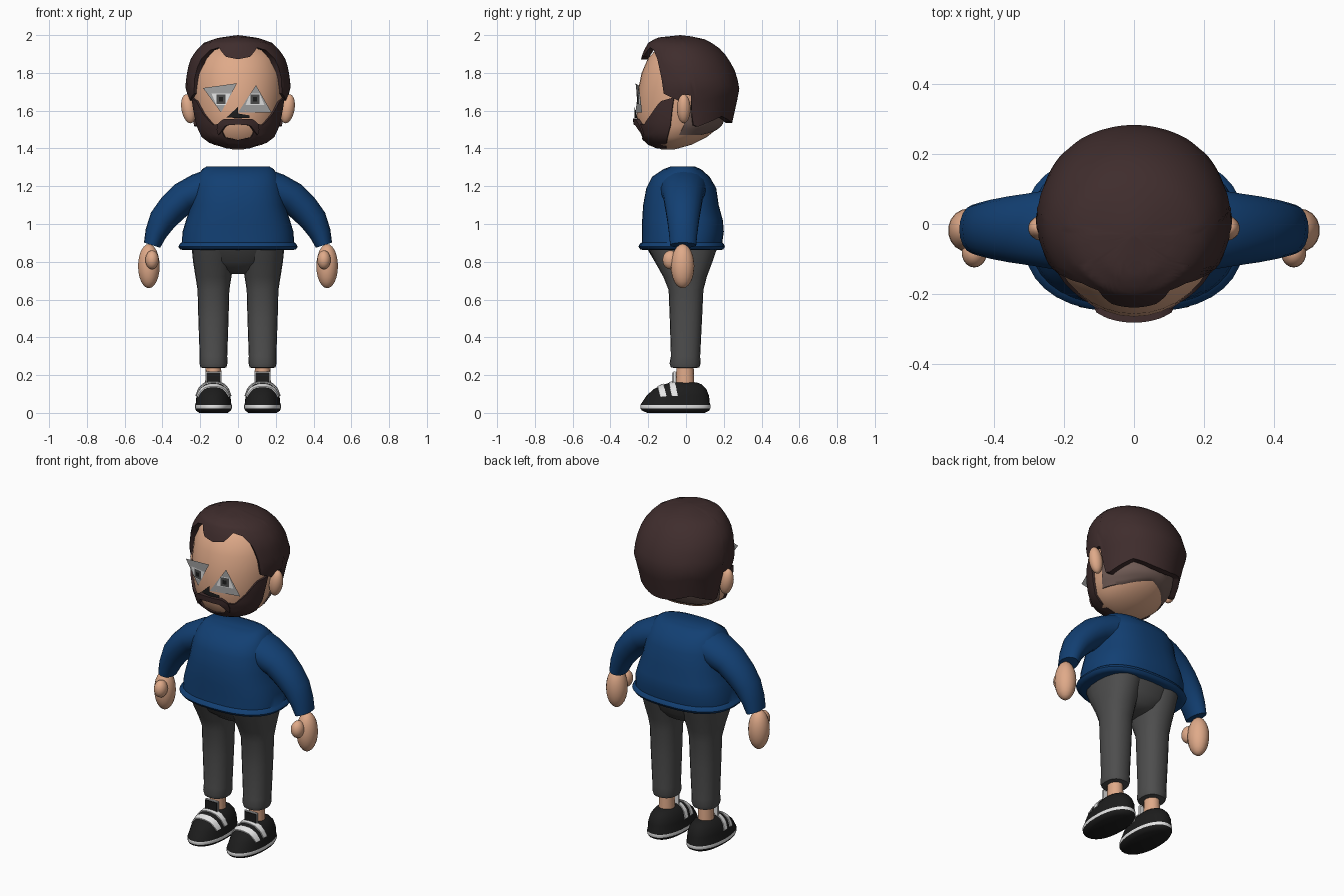
import bpy, bmesh
from math import sin, cos, radians, pi, copysign
from mathutils import Vector, Matrix
from mathutils.bvhtree import BVHTree

cube = bpy.data.objects.get("Cube")
if cube:
    bpy.data.objects.remove(cube, do_unlink=True)


def material(name, r, g, b):
    m = bpy.data.materials.new(name)
    m.use_nodes = True
    m.diffuse_color = (r, g, b, 1)
    m.node_tree.nodes["Principled BSDF"].inputs["Base Color"].default_value = (r, g, b, 1)
    return m


skin = material("skin", .74, .40, .25)
brown = material("dark_brown_hair", .05, .026, .026)
fade = material("shaved_hair", .17, .11, .095)
blue = material("blue_sweater", .006, .05, .17)
grey = material("grey_trousers", .075, .075, .075)
black = material("black", .012, .012, .012)
white = material("white", .78, .78, .78)
lid_grey = material("eyelid_grey", .36, .36, .36)


def finish(name, bm, mats, angle=50, rule=None, orient=True):
    """Turn a bmesh into a shaded object; rule picks a material from a face centre."""
    bmesh.ops.remove_doubles(bm, verts=bm.verts, dist=.0005)
    if orient:
        bmesh.ops.recalc_face_normals(bm, faces=bm.faces)
    for f in bm.faces:
        f.smooth = True
        if rule:
            f.material_index = rule(f.calc_center_median())
    me = bpy.data.meshes.new(name)
    bm.to_mesh(me)
    bm.free()
    for m in mats:
        me.materials.append(m)
    me.set_sharp_from_angle(angle=radians(angle))
    ob = bpy.data.objects.new(name, me)
    bpy.context.scene.collection.objects.link(ob)
    return ob


def skin_rows(name, rows, mats, closed=True, caps=True, **kw):
    """Join rows of points with quads, optionally closed around and capped."""
    bm = bmesh.new()
    vs = [[bm.verts.new(p) for p in row] for row in rows]
    n = len(vs[0])
    for a, b in zip(vs, vs[1:]):
        for i in range(n if closed else n - 1):
            j = (i + 1) % n
            bm.faces.new((a[i], a[j], b[j], b[i]))
    if closed and caps:
        bm.faces.new(vs[0])
        bm.faces.new(vs[-1])
    return finish(name, bm, mats, **kw)


def lookup(table, v):
    """Linear interpolation in a table whose first column ascends."""
    if v <= table[0][0]:
        return table[0][1:]
    for a, b in zip(table, table[1:]):
        if v <= b[0]:
            k = (v - a[0]) / (b[0] - a[0])
            return [p + (q - p) * k for p, q in zip(a[1:], b[1:])]
    return table[-1][1:]


def around(t, z, rx, front, back, power=2, cx=0):
    """Point on a horizontal oval; t = 0 faces the front."""
    s, c = sin(t), cos(t)
    e = 2 / power
    return (cx + rx * copysign(abs(s) ** e, s),
            (front + back) / 2 - (back - front) / 2 * copysign(abs(c) ** e, c), z)


def loft(name, table, mats, cx=0, power=2, seg=28, **kw):
    rows = [[around(2 * pi * i / seg, z, rx, f, b, power, cx) for i in range(seg)]
            for z, rx, f, b in table]
    return skin_rows(name, rows, mats, **kw)


def shell(name, mat, table, span, top, bottom, off, step=3, rows=9, pad_top=True, bend=1):
    """Patch lying on an oval body, between a top line and a bottom line (degrees, z)."""
    start, end = span
    degs = [start] + list(range(start, end + 1, step)) + [end]
    out = []
    for r in range(-1 if pad_top else 0, rows + 2):
        k = (min(max(r, 0), rows) / rows) ** bend
        line = []
        for i, d in enumerate(degs):
            a = min(d % 360, 360 - d % 360)
            hi, lo = lookup(top, a)[0], lookup(bottom, a)[0]
            z = hi + (lo - hi) * k
            edge = r < 0 or r > rows or (end - start < 360 and i in (0, len(degs) - 1))
            o = -.035 if edge else off
            rx, f, b = lookup(table, z)
            line.append(around(radians(d), z, rx + o, f - o, b + o))
        out.append(line)
    return skin_rows(name, out, [mat], closed=False)


def blob(name, mat, centre, radii, tilt=0):
    bm = bmesh.new()
    bmesh.ops.create_uvsphere(bm, u_segments=18, v_segments=12, radius=1)
    bm.transform(Matrix.Translation(centre) @ Matrix.Rotation(radians(tilt), 4, "Y")
                 @ Matrix.Diagonal((*radii, 1)))
    return finish(name, bm, [mat])


def face_plate(name, mat, pts, lift):
    """Thin flat plate in front of the face, swept back to the sides."""
    bm = bmesh.new()
    f = bm.faces.new([bm.verts.new((x, -.268 + .2 * abs(x) - lift, z)) for x, z in pts])
    f.normal_update()
    if f.normal.y > 0:
        f.normal_flip()
    return finish(name, bm, [mat], orient=False)


# Head: height, half width, front, back
head = [(1.395, .03, -.13, -.06), (1.42, .13, -.19, .03), (1.46, .185, -.232, .11),
        (1.52, .213, -.255, .185), (1.6, .23, -.264, .22), (1.7, .245, -.256, .245),
        (1.8, .24, -.235, .24), (1.88, .21, -.2, .2), (1.94, .15, -.14, .13),
        (1.97, .03, -.05, .0)]
loft("head", head, [skin], seg=36)

# Hair cap with a peaked hairline
cap = [(1.53, .236, -.24, .243), (1.65, .258, -.25, .27), (1.73, .28, -.25, .285),
       (1.83, .265, -.245, .252), (1.88, .248, -.237, .22), (1.92, .22, -.222, .19),
       (1.96, .18, -.2, .135), (1.987, .1, -.15, .08), (2.0, 0, -.03, -.03)]
hairline = [(0, 1.872), (15, 1.885), (29, 1.935), (42, 1.92), (52, 1.87), (57, 1.77),
            (60, 1.69), (78, 1.655), (84, 1.685), (94, 1.68), (97, 1.525), (105, 1.515),
            (138, 1.57), (165, 1.54), (180, 1.535)]
shell("hair", brown, cap, (0, 360), [(0, 2.0)], hairline, 0, rows=12, pad_top=False, bend=1.7)
shell("shaved_nape", fade, head, (96, 264), [(0, 1.62)],
      [(96, 1.47), (135, 1.47), (180, 1.5)], .005, step=6)

# Beard, moustache and ears
shell("beard", brown, head, (-78, 78),
      [(0, 1.445), (22, 1.46), (27, 1.53), (36, 1.525), (50, 1.58), (62, 1.65), (78, 1.67)],
      [(0, 1.4)], .012)
shell("moustache", brown, head, (-30, 30), [(0, 1.558), (19, 1.555), (27, 1.53), (30, 1.5)],
      [(0, 1.527), (16, 1.522), (24, 1.49), (30, 1.47)], .022)
for side, s in (("left", 1), ("right", -1)):
    blob(side + "_ear", skin, (s * .262, -.012, 1.61), (.038, .036, .078), s * 10)

# Eyes: one upright and one inverted lid triangle
lids = {"left": [(.095, 1.735), (.178, 1.59), (.0, 1.59)],
        "right": [(-.185, 1.72), (-.005, 1.745), (-.09, 1.59)]}
for side, s in (("left", 1), ("right", -1)):
    face_plate(side + "_eyelid", lid_grey, lids[side], 0)
    cx, cz = s * .09, 1.66
    for part, mat, up, down, h, lift in (("white", white, .025, .05, .03, .002),
                                         ("iris", grey, .024, .024, .026, .004),
                                         ("pupil", black, .011, .011, .012, .006)):
        face_plate(f"{side}_eye_{part}", mat,
                   [(cx - up, cz + s * h), (cx + up, cz + s * h),
                    (cx + down, cz - s * h), (cx - down, cz - s * h)], lift)
face_plate("nose_shadow", black, [(-.06, 1.565), (.0, 1.62), (.0, 1.56)], .004)
face_plate("nose_base", black, [(.0, 1.585), (.06, 1.575), (.06, 1.56), (.0, 1.56)], .004)

# Sweater body with a rolled hem
loft("sweater", [(.862, .285, -.22, .18), (.865, .306, -.242, .197), (.88, .316, -.252, .206),
                 (.895, .308, -.244, .2), (.902, .298, -.234, .192), (.96, .293, -.232, .2),
                 (1.02, .275, -.232, .195), (1.1, .25, -.227, .173), (1.19, .235, -.21, .16),
                 (1.25, .215, -.18, .125), (1.29, .19, -.12, .08), (1.305, .165, -.08, .045)],
     [blue], power=2.5, seg=36)

# Arms: x, z, half thickness, half depth
arm = [(.13, 1.2, .095, .125), (.21, 1.175, .092, .118), (.285, 1.14, .085, .105),
       (.35, 1.08, .08, .095), (.4, 1.02, .073, .085), (.435, .95, .058, .076),
       (.455, .888, .045, .07)]
for side, s in (("left", 1), ("right", -1)):
    rows = []
    for i, (x, z, w, d) in enumerate(arm):
        a, b = arm[max(i - 1, 0)], arm[min(i + 1, len(arm) - 1)]
        n = Vector((a[1] - b[1], b[0] - a[0])).normalized()
        rows.append([(s * (x + n.x * w * cos(q)), -.015 + d * sin(q), z + n.y * w * cos(q))
                     for q in (2 * pi * k / 18 for k in range(18))])
    skin_rows(side + "_sleeve", rows, [blue])
    blob(side + "_hand", skin, (s * .472, -.018, .777), (.058, .062, .117))
    blob(side + "_thumb", skin, (s * .455, -.082, .81), (.036, .042, .05))

# Trousers
loft("trouser_seat", [(.735, .04, -.07, .06), (.755, .11, -.11, .1), (.8, .2, -.165, .135),
                      (.88, .236, -.212, .17)], [grey], power=2.3)
leg = [(.238, .055, -.06, .05), (.24, .068, -.08, .07), (.262, .074, -.087, .077),
       (.3, .073, -.08, .075), (.5, .08, -.086, .085), (.65, .084, -.092, .092),
       (.72, .095, -.12, .11), (.8, .108, -.165, .14), (.875, .115, -.2, .165)]
shoe = [(0, .075, -.205, .1), (.012, .092, -.233, .122), (.024, .097, -.241, .129),
        (.042, .097, -.241, .129), (.05, .094, -.236, .126), (.09, .09, -.21, .122),
        (.125, .078, -.172, .108), (.15, .058, -.12, .085), (.162, .038, -.075, .055)]
for side, s in (("left", 1), ("right", -1)):
    cx = s * .13
    # Each leg leans inward a little towards the seat
    rows = [[around(2 * pi * i / 20, z, rx, f, b, 2.3, cx) for i in range(20)]
            for z, rx, f, b in leg]
    skin_rows(side + "_trouser_leg", rows, [grey])
    loft(side + "_ankle", [(.13, .045, -.055, .045), (.26, .04, -.05, .04)], [skin], cx=cx, seg=16)
    ob = loft(side + "_shoe", shoe, [black, white], cx=cx, power=2.2,
              rule=lambda c: int(.024 < c.z < .042))

    # Shoe tongue with a pale rim
    for part, mat, w, top, y in (("tongue", black, .038, .215, -.066),
                                 ("tongue_rim", white, .042, .22, -.06)):
        bm = bmesh.new()
        bmesh.ops.create_cube(bm, size=1)
        bm.transform(Matrix.Translation((cx, y, (top + .14) / 2))
                     @ Matrix.Diagonal((w * 2, .01, top - .14, 1)))
        finish(f"{side}_{part}", bm, [mat])

    # Straps wrapped over the shoe surface
    me = ob.data
    tree = BVHTree.FromPolygons([v.co for v in me.vertices], [p.vertices for p in me.polygons])
    for label, y in (("front", -.135), ("rear", -.075)):
        rows = []
        for dy, lift in ((-.016, -.005), (-.016, .006), (.016, .006), (.016, -.005)):
            line = []
            for deg in range(28, 153, 4):
                d = Vector((cos(radians(deg)), 0, sin(radians(deg))))
                slant = .03 * (1 - d.z)
                base = Vector((cx, y + dy + slant, .04))
                hit = tree.ray_cast(base + d * .3, -d)[0] or base + d * .08
                line.append(hit + d * lift)
            rows.append(line)
        skin_rows(f"{side}_{label}_strap", rows, [white], closed=False, angle=40)
